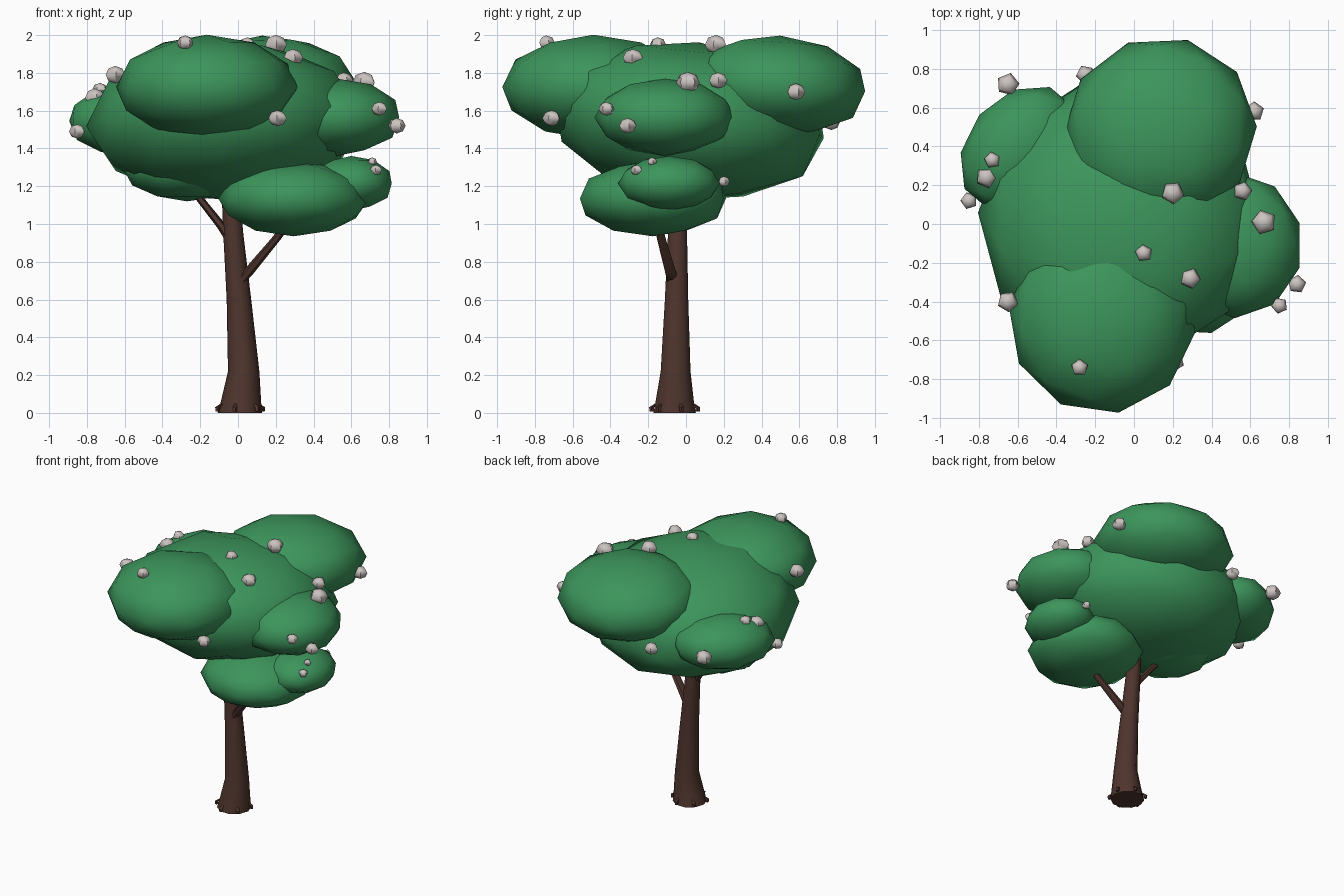
import bpy, bmesh
from math import radians, cos, sin, tau
from mathutils import Vector, Matrix, Euler

old = bpy.data.objects.get("Cube")
if old:
    bpy.data.objects.remove(old, do_unlink=True)


def material(name, rgb):
    m = bpy.data.materials.new(name)
    m.use_nodes = True
    m.diffuse_color = (*rgb, 1)
    bsdf = m.node_tree.nodes["Principled BSDF"]
    bsdf.inputs["Base Color"].default_value = (*rgb, 1)
    bsdf.inputs["Roughness"].default_value = 0.8
    return m


leaf = material("leaf green", (0.045, 0.30, 0.105))
bark = material("bark brown", (0.078, 0.035, 0.026))
petal = material("blossom grey", (0.60, 0.55, 0.53))


def finish(bm, name, mat):
    mesh = bpy.data.meshes.new(name)
    bmesh.ops.recalc_face_normals(bm, faces=bm.faces)
    bm.to_mesh(mesh)
    bm.free()
    mesh.materials.append(mat)
    obj = bpy.data.objects.new(name, mesh)
    bpy.context.collection.objects.link(obj)
    for o in bpy.context.selected_objects:
        o.select_set(False)
    obj.select_set(True)
    bpy.context.view_layer.objects.active = obj
    bpy.ops.object.shade_smooth_by_angle(angle=radians(50))


def foliage(name, centre, radii, turn=0, tilt=0):
    """Low-poly ellipsoid clump of leaves."""
    bm = bmesh.new()
    bmesh.ops.create_icosphere(bm, subdivisions=2, radius=1)
    rot = Euler((radians(tilt), 0, radians(turn))).to_matrix().to_4x4()
    bm.transform(Matrix.Translation(centre) @ rot @ Matrix.Diagonal((*radii, 1)))
    finish(bm, name, leaf)


def limb(name, stations, sides):
    """Tapered tube through (x, y, z, radius) stations, with horizontal rings."""
    bm = bmesh.new()
    rings = []
    for x, y, z, r in stations:
        rings.append([bm.verts.new((x + r * cos(tau * i / sides),
                                    y + r * sin(tau * i / sides), z))
                      for i in range(sides)])
    for a, b in zip(rings, rings[1:]):
        for i in range(sides):
            j = (i + 1) % sides
            bm.faces.new((a[i], a[j], b[j], b[i]))
    bm.faces.new(rings[0])
    bm.faces.new(rings[-1])
    finish(bm, name, bark)


# Trunk and branches
limb("trunk", [(0.01, -0.06, 0, 0.118), (0.015, -0.06, 0.05, 0.108),
               (0.03, -0.055, 0.22, 0.083), (0.005, -0.05, 0.6, 0.065),
               (-0.025, -0.045, 0.95, 0.053), (-0.045, -0.04, 1.25, 0.045)], 10)
limb("left_branch", [(0.0, -0.07, 0.68, 0.03), (0.05, -0.08, 0.74, 0.034),
                     (0.2, -0.13, 0.92, 0.027), (0.3, -0.16, 1.05, 0.022)], 6)
limb("right_branch", [(-0.03, -0.05, 0.9, 0.03), (-0.08, -0.04, 0.98, 0.029),
                      (-0.27, 0.0, 1.22, 0.022)], 6)

# Root nubs around the foot
for k in range(6):
    a = tau * k / 6 + 0.3
    out = Vector((cos(a), sin(a), 0))
    base = Vector((0.01, -0.06, 0))
    p, q = base + out * 0.1, base + out * 0.125
    limb("root", [(q.x, q.y, 0.008, 0.012), (q.x, q.y, 0.03, 0.014),
                  (p.x, p.y, 0.05, 0.006)], 5)

# Canopy clumps
foliage("main_crown", (-0.07, 0.02, 1.545), (0.735, 0.74, 0.42), 15, -7)
foliage("front_crown", (-0.165, -0.49, 1.725), (0.485, 0.49, 0.277), 10)
foliage("back_crown", (0.135, 0.48, 1.73), (0.5, 0.485, 0.268), 20, -4)
foliage("right_crown", (-0.59, 0.39, 1.545), (0.36, 0.27, 0.19), 50)
foliage("left_crown", (0.52, -0.11, 1.565), (0.35, 0.375, 0.205))
foliage("low_crown", (0.295, -0.175, 1.135), (0.40, 0.40, 0.2), 15)
foliage("small_low_crown", (0.60, -0.09, 1.215), (0.225, 0.27, 0.145))
foliage("under_crown", (-0.27, 0.02, 1.3), (0.35, 0.33, 0.18), 30)

# Blossoms: position and radius
blossoms = [
    (-0.28, -0.74, 1.96, 0.045), (0.20, 0.16, 1.95, 0.06), (0.05, -0.15, 1.95, 0.045),
    (0.29, -0.28, 1.88, 0.055), (0.67, 0.01, 1.75, 0.065), (0.56, 0.17, 1.76, 0.05),
    (0.75, -0.42, 1.61, 0.043), (0.84, -0.31, 1.52, 0.048), (0.21, -0.71, 1.56, 0.05),
    (0.62, 0.58, 1.70, 0.052), (-0.65, -0.40, 1.79, 0.055), (-0.73, 0.33, 1.71, 0.043),
    (-0.76, 0.24, 1.67, 0.056), (-0.85, 0.12, 1.49, 0.045), (-0.65, 0.72, 1.56, 0.06),
    (-0.25, 0.77, 1.54, 0.05), (0.71, -0.18, 1.33, 0.026), (0.73, -0.26, 1.285, 0.033),
    (0.60, 0.20, 1.225, 0.032)]
for n, (x, y, z, r) in enumerate(blossoms):
    bm = bmesh.new()
    bmesh.ops.create_uvsphere(bm, u_segments=5, v_segments=4, radius=r)
    bm.transform(Matrix.Translation((x, y, z)) @ Matrix.Rotation(n * 0.7, 4, "Z")
                 @ Matrix.Diagonal((1, 1, 0.85, 1)))
    finish(bm, "blossom", petal)
